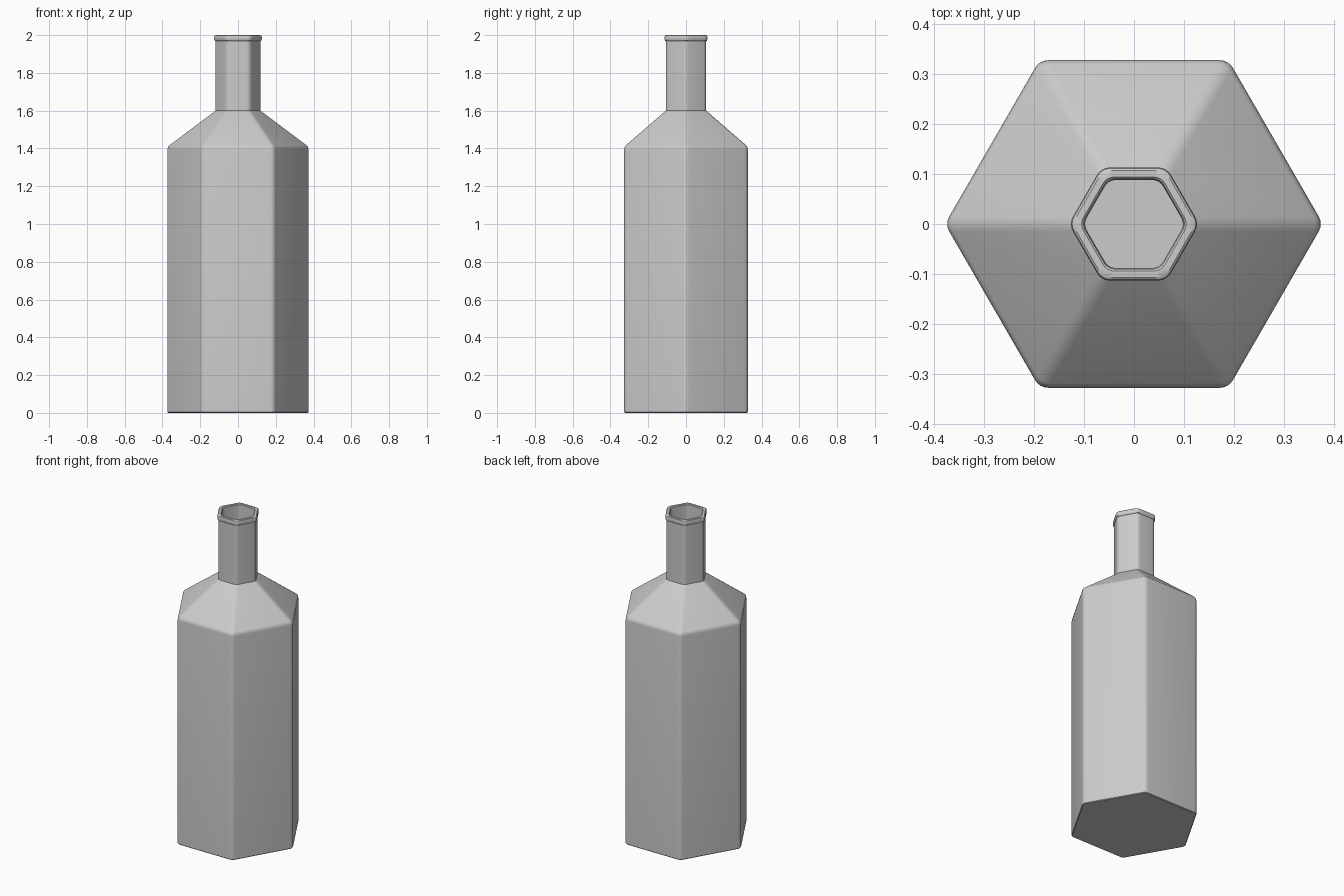
import bpy, bmesh, math
from math import radians, cos, sin

if "Cube" in bpy.data.objects:
    bpy.data.objects.remove(bpy.data.objects["Cube"])

SEGS = 4  # segments per rounded corner


def hex_ring(apothem, radius):
    """Hexagon with rounded corners, points on +-x."""
    pts = []
    centre = (apothem - radius) / cos(radians(30))
    for k in range(6):
        a = radians(60 * k)
        for i in range(SEGS + 1):
            b = a + radians(-30 + 60 * i / SEGS)
            pts.append((centre * cos(a) + radius * cos(b),
                        centre * sin(a) + radius * sin(b)))
    return pts


# (apothem, height, corner radius): outside upward, over the lip, inside down
profile = [
    (0.323, 0.0, 0.028), (0.327, 0.004, 0.03),
    (0.327, 1.395, 0.03), (0.325, 1.408, 0.03), (0.318, 1.417, 0.03),
    (0.107, 1.60, 0.03), (0.107, 1.968, 0.03),
    (0.111, 1.971, 0.03), (0.113, 1.977, 0.03), (0.113, 1.990, 0.03),
    (0.111, 1.997, 0.03), (0.107, 2.0, 0.03),
    (0.094, 2.0, 0.026), (0.090, 1.996, 0.025),
    (0.088, 1.59, 0.025), (0.305, 1.40, 0.025), (0.305, 0.02, 0.025),
]

# Hollow bottle
bm = bmesh.new()
rings = [[bm.verts.new((x, y, z)) for x, y in hex_ring(a, r)]
         for a, z, r in profile]
n = len(rings[0])
for low, high in zip(rings, rings[1:]):
    for i in range(n):
        j = (i + 1) % n
        bm.faces.new((low[i], low[j], high[j], high[i]))
bm.faces.new(rings[0][::-1])   # base
bm.faces.new(rings[-1])        # inner floor
bm.normal_update()

mesh = bpy.data.meshes.new("bottle")
bm.to_mesh(mesh)
bm.free()
bottle = bpy.data.objects.new("bottle", mesh)
bpy.context.collection.objects.link(bottle)
bpy.context.view_layer.objects.active = bottle
bottle.select_set(True)
bpy.ops.object.shade_smooth_by_angle(angle=radians(35))
